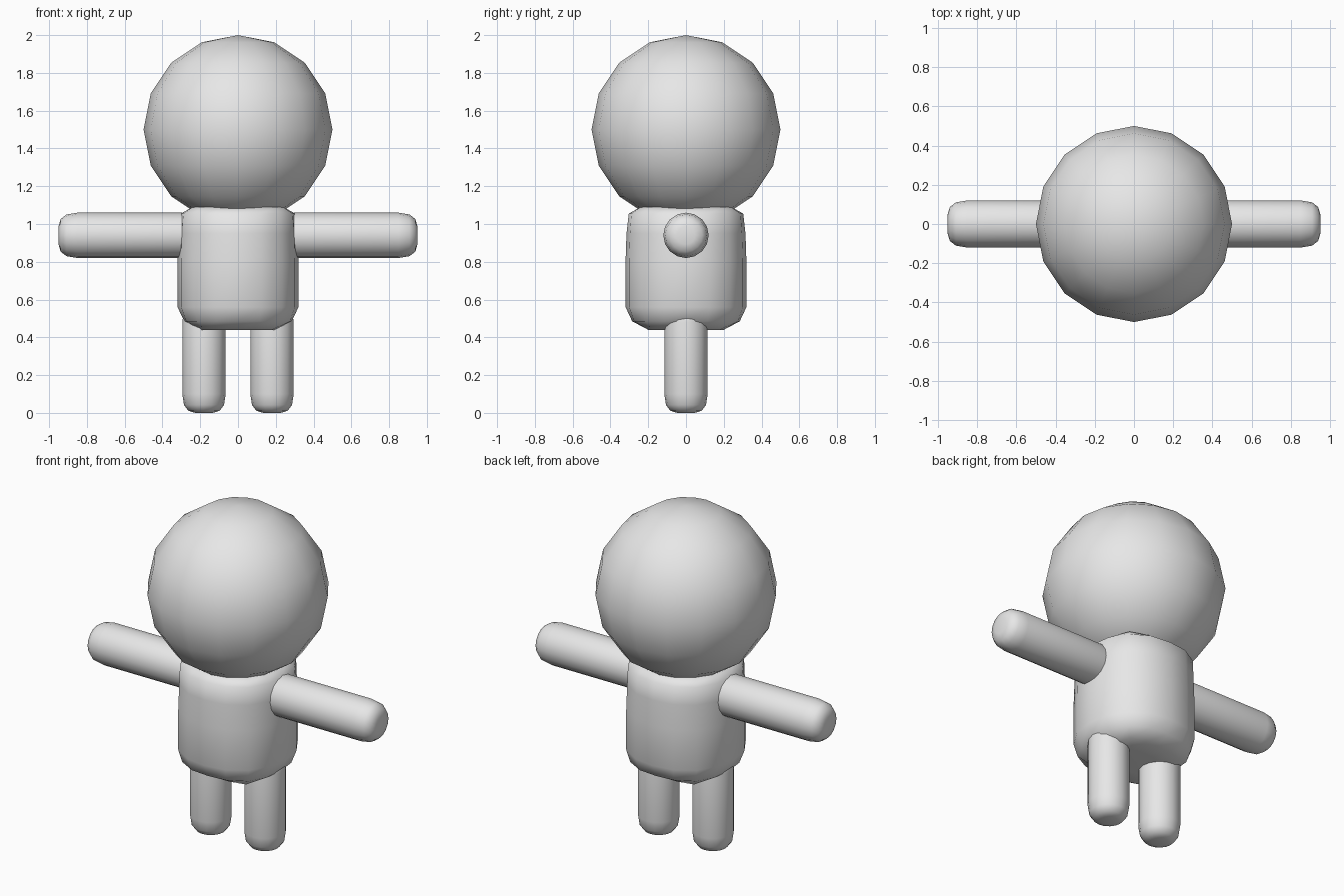
import bpy, bmesh, math
from mathutils import Matrix, Vector

if "Cube" in bpy.data.objects:
    bpy.data.objects.remove(bpy.data.objects["Cube"])

grey = bpy.data.materials.new("plain_grey")
grey.diffuse_color = (0.8, 0.8, 0.8, 1)
grey.use_nodes = True
grey.node_tree.nodes["Principled BSDF"].inputs["Base Color"].default_value = grey.diffuse_color


def finish(name, bm):
    bmesh.ops.recalc_face_normals(bm, faces=bm.faces)
    for f in bm.faces:
        f.smooth = True
    me = bpy.data.meshes.new(name)
    bm.to_mesh(me)
    bm.free()
    me.materials.append(grey)
    ob = bpy.data.objects.new(name, me)
    bpy.context.collection.objects.link(ob)
    return ob


def loft(name, rings, matrix=Matrix(), sides=16):
    """Rings of (radius, height, squareness); squareness 2 is a circle."""
    bm = bmesh.new()
    loops = []
    for r, z, p in rings:
        loop = []
        for i in range(sides):
            a = 2 * math.pi * i / sides
            c, s = math.cos(a), math.sin(a)
            k = r / (abs(c) ** p + abs(s) ** p) ** (1 / p)
            loop.append(bm.verts.new(matrix @ Vector((k * c, k * s, z))))
        loops.append(loop)
    for lo, hi in zip(loops, loops[1:]):
        for i in range(sides):
            j = (i + 1) % sides
            bm.faces.new((lo[i], lo[j], hi[j], hi[i]))
    # close both ends with a fan
    for loop, z in ((loops[0], rings[0][1]), (loops[-1], rings[-1][1])):
        mid = bm.verts.new(matrix @ Vector((0, 0, z)))
        for i in range(sides):
            bm.faces.new((loop[i], loop[(i + 1) % sides], mid))
    return finish(name, bm)


def capsule(name, radius, length, matrix):
    """Rounded limb running from z = 0 to z = length."""
    cap = [(0.40, 0.0), (0.72, 0.011), (0.92, 0.042), (1.0, 0.10)]
    rings = [(radius * f, d, 2) for f, d in cap]
    rings += [(radius * f, length - d, 2) for f, d in reversed(cap)]
    return loft(name, rings, matrix)


# Head: low-poly ball
bm = bmesh.new()
bmesh.ops.create_uvsphere(bm, u_segments=16, v_segments=8, radius=0.5,
                          matrix=Matrix.Translation((0, 0, 1.5)))
finish("head", bm)

# Torso: rounded block with squarish ends
loft("torso", [(0.10, 0.438, 6), (0.20, 0.44, 6), (0.285, 0.485, 2.6),
               (0.32, 0.56, 2.2), (0.32, 0.80, 2.2), (0.315, 0.95, 2.2),
               (0.303, 1.055, 2.4), (0.24, 1.09, 4)])

# Arms and legs, one pair each
for side, s in (("left", -1), ("right", 1)):
    turn = Matrix.Rotation(s * math.pi / 2, 4, 'Y')
    capsule(side + "_arm", 0.12, 0.75,
            Matrix.Translation((s * 0.20, 0, 0.94)) @ turn)
    capsule(side + "_leg", 0.115, 0.58, Matrix.Translation((s * 0.18, 0, 0)))
